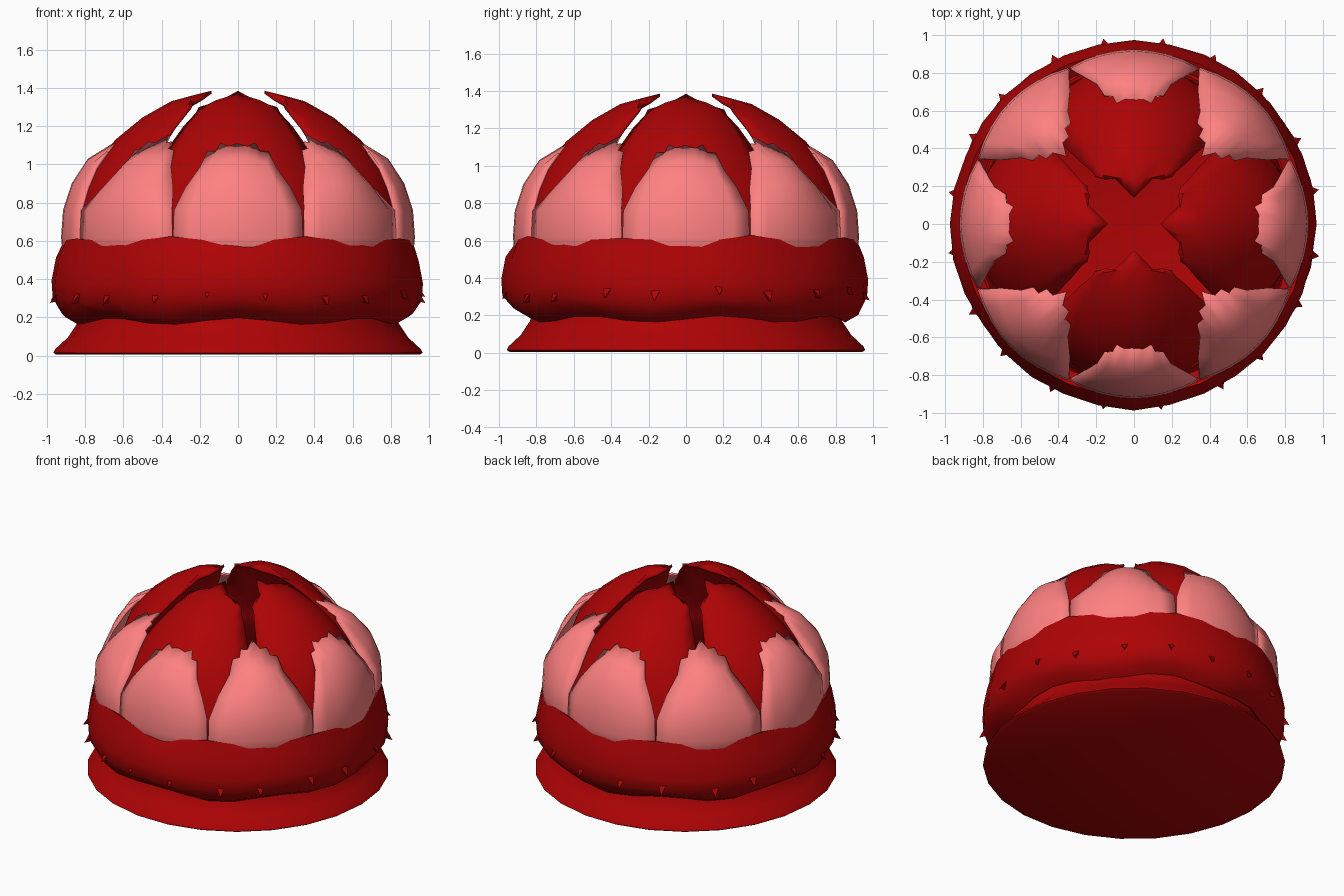
import bpy, math, random
from math import sin, cos, tau

if "Cube" in bpy.data.objects:
    bpy.data.objects.remove(bpy.data.objects["Cube"])

random.seed(4)


def material(name, col):
    m = bpy.data.materials.new(name)
    m.diffuse_color = (*col, 1)
    m.use_nodes = True
    m.node_tree.nodes["Principled BSDF"].inputs["Base Color"].default_value = m.diffuse_color
    return m


RED = material("red", (0.42, 0.001, 0.0015))
PINK = material("pink", (1.0, 0.22, 0.22))


def add(name, verts, faces, mat, thick=0, angle=50):
    me = bpy.data.meshes.new(name)
    me.from_pydata(verts, [], faces)
    me.materials.append(mat)
    ob = bpy.data.objects.new(name, me)
    bpy.context.collection.objects.link(ob)
    bpy.ops.object.select_all(action='DESELECT')
    ob.select_set(True)
    bpy.context.view_layer.objects.active = ob
    bpy.ops.object.shade_smooth_by_angle(angle=math.radians(angle))
    if thick:
        s = ob.modifiers.new("thickness", 'SOLIDIFY')
        s.thickness = thick
        s.offset = -1
    return ob


def grid_faces(rows, cols, closed=False):
    out = []
    for j in range(rows - 1):
        for i in range(cols if closed else cols - 1):
            k = (i + 1) % cols
            out.append((j * cols + i, j * cols + k, (j + 1) * cols + k, (j + 1) * cols + i))
    return out


def petal(name, rows, tip, turn, mat, thick):
    """rows: centre radius, centre z, edge half width, edge radius, edge z; tip: half of a jagged end."""
    lines = []
    for rc, zc, w, re, ze in rows:
        us = [k / 4 for k in range(-4, 5)]
        lines.append([(w * u, rc + (re - rc) * u * u, zc + (ze - zc) * u * u) for u in us])
    lines.append([(-x, r, z) for x, r, z in tip[:0:-1]] + list(tip))
    c, s = cos(turn), sin(turn)
    verts = [(x * c + r * s, x * s - r * c, z) for line in lines for x, r, z in line]
    return add(name, verts, grid_faces(len(lines), 9), mat, thick)


# Four large inner petals, closing over the top
inner = [(.84, .5, .58, .55, .5), (.85, .75, .54, .55, .7), (.765, .98, .47, .49, .9),
         (.64, 1.13, .42, .46, 1.0), (.5, 1.245, .37, .41, 1.08), (.35, 1.33, .285, .33, 1.2),
         (.24, 1.36, .22, .275, 1.27)]
inner_tip = [(0, .14, 1.385), (.05, .19, 1.345), (.1, .24, 1.31), (.155, .235, 1.315), (.205, .255, 1.3)]
for i in range(4):
    petal(f"inner_petal_{i}", inner, inner_tip, i * tau / 4, RED, .015)

# Eight outer petals: four on the axes, four tucked in on the diagonals
low = [(.91, .45, .34, .83, .45), (.925, .62, .34, .83, .62), (.915, .76, .335, .825, .76)]
axis = low + [(.87, .9, .275, .79, .88), (.785, 1.03, .20, .745, .985)]
axis_tip = [(0, .63, 1.125), (.05, .66, 1.095), (.09, .635, 1.115), (.115, .68, 1.07), (.16, .685, 1.07)]
diag = low + [(.86, .9, .26, .74, .88), (.75, 1.03, .175, .67, .99)]
diag_tip = [(0, .51, 1.155), (.04, .575, 1.115), (.085, .575, 1.12), (.1, .62, 1.085), (.145, .62, 1.075)]
for i in range(8):
    rows, tip = (diag, diag_tip) if i % 2 else (axis, axis_tip)
    petal(f"outer_petal_{i}", rows, tip, i * tau / 8, PINK, .015)


def ring(name, profile, n, wobble=None, cap=False, angle=50):
    verts = []
    for j, (r, z) in enumerate(profile):
        for i in range(n):
            a = tau * i / n
            dr, dz = wobble(a, j) if wobble else (0, 0)
            verts.append(((r + dr) * cos(a), (r + dr) * sin(a), z + dz))
    faces = grid_faces(len(profile), n, True)
    if cap:
        faces.append(tuple(reversed(range(n))))
    return add(name, verts, faces, RED, 0, angle)


# Flared foot with a closed underside
ring("foot", [(.95, .005), (.965, .015), (.955, .035), (.89, .095), (.84, .17), (.82, .28)], 26, cap=True)

# Uneven puffy collar
jitter = [random.uniform(-1, 1) for _ in range(32)]


def collar_wobble(a, j):
    wave = sin(8 * a + .6) * .4 + jitter[round(a / tau * 32) % 32] * .6
    if j < 2:
        return 0, -.022 * cos(8 * a) * (.7 + .4 * sin(3 * a))
    if j < 5:
        # the front lip hangs a little further out
        lip = max(0, -sin(a)) ** 12 * .012
        return .011 * wave + lip, .02 * wave
    return .01 * wave, .018 * sin(7 * a)


ring("collar", [(.88, .59), (.915, .605), (.945, .5), (.968, .38), (.962, .29),
                (.915, .22), (.845, .18), (.80, .21)], 32, collar_wobble, angle=60)

# Small thorns around the collar
verts, faces = [], []
for i in range(20):
    a = tau * (i + .5) / 20 + random.uniform(-.03, .03)
    z = .32 + random.uniform(-.03, .03)
    b = len(verts)
    for r, t, h in [(.94, -.035, .045), (.94, .035, .045), (.93, 0, -.02), (.995, 0, -.035)]:
        verts.append((r * cos(a) - t * sin(a), r * sin(a) + t * cos(a), z + h))
    faces += [(b, b + 3, b + 1), (b, b + 2, b + 3), (b + 1, b + 3, b + 2), (b, b + 1, b + 2)]
add("thorns", verts, faces, RED, 0, 90)
